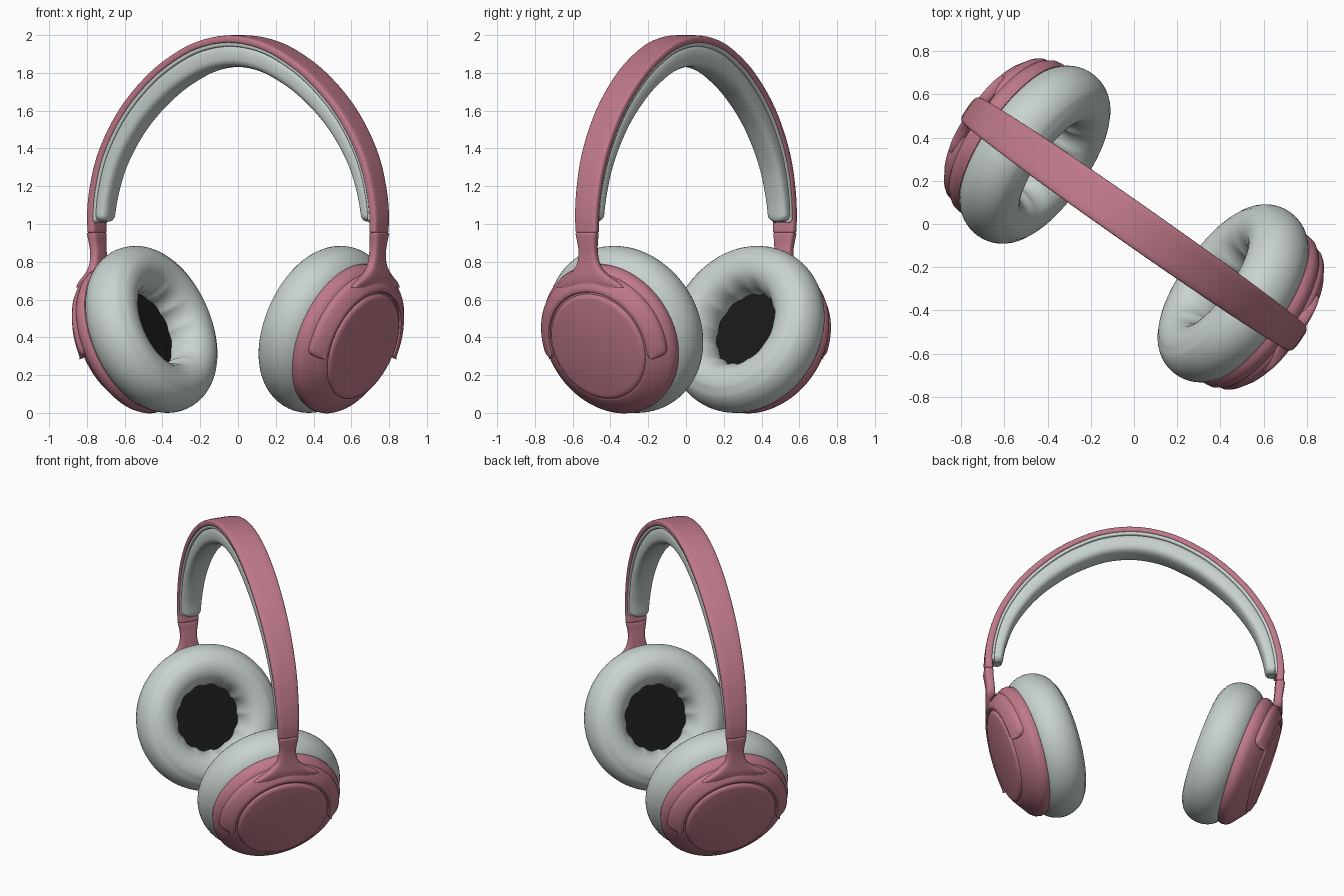
import bpy, bmesh
from math import sin, cos, pi, radians, sqrt, copysign
from mathutils import Vector

if "Cube" in bpy.data.objects:
    bpy.data.objects.remove(bpy.data.objects["Cube"])

YAW = radians(-35)      # headphones are turned about z
TILT = radians(20)      # ear cups lean
CUP_U, CUP_Z = 0.56, 0.442


def material(name, rgb):
    m = bpy.data.materials.new(name)
    m.diffuse_color = (*rgb, 1)
    m.use_nodes = True
    m.node_tree.nodes["Principled BSDF"].inputs["Base Color"].default_value = m.diffuse_color
    return m


PINK = material("pink_plastic", (0.52, 0.19, 0.25))
PAD = material("pale_leather", (0.58, 0.65, 0.63))
BLACK = material("black_mesh", (0.01, 0.01, 0.01))


def world(u, v, z):
    return Vector((u * cos(YAW) - v * sin(YAW), u * sin(YAW) + v * cos(YAW), z))


def cup(v, w, d):
    """Cup space (across, up the face, outward) to band space."""
    return (CUP_U + d * cos(TILT) + w * sin(TILT), v, CUP_Z - d * sin(TILT) + w * cos(TILT))


def loft(name, rings, mat, side=1, closed=False, angle=35):
    """Skin a list of rings given in band space (u, v, z)."""
    bm = bmesh.new()
    rows = [[bm.verts.new(world(side * u, v, z)) for u, v, z in r] for r in rings]
    n = len(rows[0])
    for i in range(len(rows) if closed else len(rows) - 1):
        a, b = rows[i], rows[(i + 1) % len(rows)]
        for j in range(n):
            bm.faces.new((a[j], a[(j + 1) % n], b[(j + 1) % n], b[j]))
    if not closed:
        bm.faces.new(rows[0])
        bm.faces.new(rows[-1])
    bmesh.ops.remove_doubles(bm, verts=bm.verts, dist=1e-5)
    bmesh.ops.recalc_face_normals(bm, faces=bm.faces)
    me = bpy.data.meshes.new(name)
    bm.to_mesh(me)
    bm.free()
    me.materials.append(mat)
    ob = bpy.data.objects.new(name, me)
    bpy.context.collection.objects.link(ob)
    bpy.ops.object.select_all(action='DESELECT')
    ob.select_set(True)
    bpy.context.view_layer.objects.active = ob
    bpy.ops.object.shade_smooth_by_angle(angle=radians(angle))
    return ob


def lathe(name, profile, mat, side, steps=96, ripple=0, angle=35):
    """Spin a closed (radius, outward) profile around the cup axis."""
    rings = []
    for i in range(steps):
        t = 2 * pi * i / steps
        ring = []
        for r, d in profile:
            k = 1 + ripple * abs(sin(6 * t)) * max(0, 0.26 - r) / 0.06
            ring.append(cup(r * k * cos(t), r * k * sin(t), d))
        rings.append(ring)
    return loft(name, rings, mat, side, True, angle)


def oval(hx, hy, p=2.0, n=32):
    """Superellipse outline."""
    out = []
    for i in range(n):
        c, s = cos(2 * pi * i / n), sin(2 * pi * i / n)
        out.append((hx * copysign(abs(c) ** (2 / p), c), hy * copysign(abs(s) ** (2 / p), s)))
    return out


def spline(pts, sub=20):
    """Catmull-Rom curve through points."""
    pts = [Vector(p) for p in pts]
    pts = [2 * pts[0] - pts[1]] + pts + [2 * pts[-1] - pts[-2]]
    out = []
    for a, b, c, d in zip(pts, pts[1:], pts[2:], pts[3:]):
        for i in range(sub):
            t = i / sub
            out.append(0.5 * (2 * b + (c - a) * t + (2 * a - 5 * b + 4 * c - d) * t * t
                              + (3 * b - a - 3 * c + d) * t ** 3))
    return out + [pts[-2]]


# Headband path: outer edge in the (u, z) plane
half = [(0.935, 0.95), (0.937, 1.05), (0.92, 1.18), (0.875, 1.34), (0.80, 1.49),
        (0.70, 1.63), (0.57, 1.76), (0.42, 1.87), (0.22, 1.965)]
PATH = spline(half + [(0, 2.0)] + [(-u, z) for u, z in reversed(half)])
LEN = [0]
for p, q in zip(PATH, PATH[1:]):
    LEN.append(LEN[-1] + (q - p).length)


def along(s):
    i = max(k for k in range(len(LEN) - 1) if LEN[k] <= s + 1e-9)
    t = (PATH[i + 1] - PATH[i])
    pos = PATH[i] + t * ((s - LEN[i]) / t.length)
    a, b = PATH[max(i - 2, 0)], PATH[min(i + 3, len(PATH) - 1)]
    tan = (b - a).normalized()
    return pos, Vector((-tan.y, tan.x))


def band(name, mat, trim, near, far, width, cap, p):
    """Sweep a rounded section; near/far depth and width are (end, middle)."""
    total, rings, n = LEN[-1], [], 110
    for i in range(n + 1):
        x = (1 - cos(pi * i / n)) / 2
        s = trim + (total - 2 * trim) * x
        f = sin(pi * x)
        mix = lambda ab: ab[0] + (ab[1] - ab[0]) * f
        e = min(s - trim, total - trim - s) / cap
        k = max(0.35, sqrt(max(0, 1 - (1 - e) ** 2))) if e < 1 else 1
        pos, nor = along(min(max(s, 0), total - 1e-6))
        d0, d1, w = mix(near), mix(far), mix(width)
        ring = []
        for v, h in oval(w - cap * (1 - k), (d1 - d0) / 2 * (0.5 + 0.5 * k), p):
            q = pos + nor * ((d0 + d1) / 2 + h)
            ring.append((q.x, v, q.y))
        rings.append(ring)
    return loft(name, rings, mat, angle=50)


band("headband_shell", PINK, 0, (0, 0), (0.05, 0.045), (0.066, 0.096), 0.012, 4.5)
band("headband_lining", PAD, 0.055, (0.035, 0.03), (0.062, 0.062), (0.062, 0.088), 0.02, 5)
band("headband_cushion", PAD, 0.06, (0.04, 0.04), (0.115, 0.168), (0.06, 0.084), 0.045, 3)

# Ear cup profiles as (radius, outward distance)
cushion = []
for i in range(48):
    a = 2 * pi * i / 48
    k = 0.975 if i == 40 else 1        # stitched seam
    cushion.append((0.33 + 0.13 * k * cos(a), 0.145 * k * sin(a)))
shell = [(0, 0.07), (0.385, 0.07), (0.395, 0.10), (0.397, 0.112), (0.411, 0.118), (0.417, 0.14),
         (0.413, 0.165), (0.398, 0.188), (0.31, 0.258), (0.298, 0.262), (0, 0.262)]
plate = [(0, 0.24), (0.296, 0.24), (0.296, 0.258), (0.292, 0.268), (0.283, 0.276),
         (0.268, 0.281), (0, 0.281)]
speaker = [(0, 0.035), (0.235, 0.035), (0.235, 0.06), (0, 0.06)]
arm = [(0.304, 0.19), (0.304, 0.262), (0.309, 0.271), (0.32, 0.274), (0.334, 0.268),
       (0.38, 0.232), (0.39, 0.218), (0.392, 0.205), (0.388, 0.17), (0.34, 0.17)]

# Yoke stem sections: z, centre u, half width, half thickness
stem = [(0.955, 0.912, 0.060, 0.026), (0.945, 0.912, 0.064, 0.030), (0.90, 0.908, 0.056, 0.028),
        (0.85, 0.902, 0.053, 0.027), (0.80, 0.899, 0.062, 0.027), (0.76, 0.898, 0.085, 0.028),
        (0.72, 0.895, 0.135, 0.030), (0.69, 0.890, 0.185, 0.030), (0.665, 0.884, 0.215, 0.028)]

for side, tag in ((1, "right"), (-1, "left")):
    lathe("ear_cushion_" + tag, cushion, PAD, side, 120, 0.05, 60)
    lathe("ear_cup_shell_" + tag, shell, PINK, side)
    lathe("ear_cup_plate_" + tag, plate, PINK, side)
    lathe("speaker_cover_" + tag, speaker, BLACK, side)

    # Yoke arm wrapping the upper half of the cup, with rounded ends
    rings, lo, hi, n = [], radians(-12), radians(192), 90
    for i in range(n + 1):
        x = (1 - cos(pi * i / n)) / 2
        t = lo + (hi - lo) * x
        e = min(t - lo, hi - t) * 0.345 / 0.042
        k = max(0.1, sqrt(max(0, 1 - (1 - e) ** 2))) if e < 1 else 1
        rings.append([cup((0.345 + (r - 0.345) * k) * cos(t), (0.345 + (r - 0.345) * k) * sin(t), d)
                      for r, d in arm])
    loft("yoke_arm_" + tag, rings, PINK, side, angle=40)

    # Stem joining the yoke to the headband
    rows = spline([s for s in stem], 5)
    loft("yoke_stem_" + tag, [[(u + h, v, z) for v, h in oval(w, th, 4)] for z, u, w, th in rows],
         PINK, side, angle=50)

    # Slider inside the band end
    loft("slider_" + tag, [[(0.912 + h, v, z) for v, h in oval(0.052, 0.018, 4)] for z in (0.93, 1.0)],
         PINK, side)
